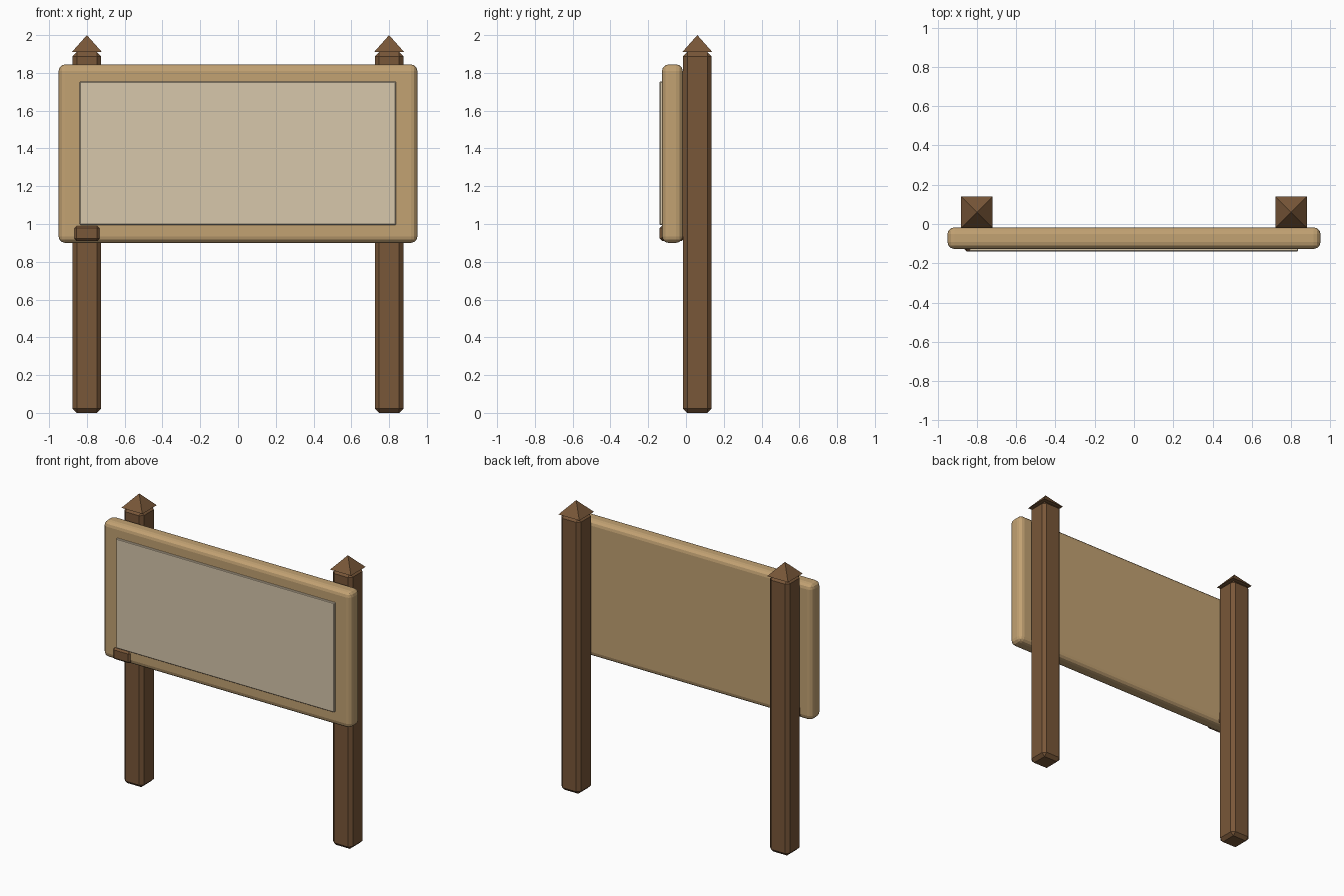
import bpy
from math import pi, sqrt

if "Cube" in bpy.data.objects:
    bpy.data.objects.remove(bpy.data.objects["Cube"])


def material(name, rgb):
    m = bpy.data.materials.new(name)
    m.diffuse_color = (*rgb, 1)
    m.use_nodes = True
    m.node_tree.nodes["Principled BSDF"].inputs["Base Color"].default_value = m.diffuse_color
    return m


dark_wood = material("dark_wood", (0.19, 0.095, 0.04))
light_wood = material("light_wood", (0.54, 0.36, 0.17))
paper = material("paper", (0.68, 0.57, 0.41))


def box(name, lo, hi, mat, bevel, segments=1):
    """Bevelled box given by its two extreme corners."""
    bpy.ops.mesh.primitive_cube_add(
        size=1, location=[(a + b) / 2 for a, b in zip(lo, hi)])
    ob = bpy.context.object
    ob.name = name
    ob.scale = [b - a for a, b in zip(lo, hi)]
    bpy.ops.object.transform_apply(location=False, rotation=False, scale=True)
    mod = ob.modifiers.new("Bevel", 'BEVEL')
    mod.width = bevel
    mod.segments = segments
    ob.data.materials.append(mat)
    return ob


# Posts with pyramid caps
for side, x in (("left", -0.8), ("right", 0.8)):
    box(side + "_post", (x - 0.075, -0.015, 0), (x + 0.075, 0.135, 1.91),
        dark_wood, 0.022)
    bpy.ops.mesh.primitive_cone_add(
        vertices=4, radius1=0.08 * sqrt(2), radius2=0, depth=0.09,
        location=(x, 0.06, 1.955), rotation=(0, 0, pi / 4))
    cap = bpy.context.object
    cap.name = side + "_post_cap"
    cap.data.materials.append(dark_wood)

# Board with rounded edges
box("board", (-0.95, -0.127, 0.9), (0.95, -0.017, 1.845), light_wood, 0.035, 3)

# Thin face sheet on the front
box("face_sheet", (-0.838, -0.14, 0.995), (0.836, -0.115, 1.754), paper, 0.004)

# Small block set through the lower left corner
box("corner_block", (-0.866, -0.139, 0.91), (-0.734, -0.01, 0.99),
    dark_wood, 0.012)
